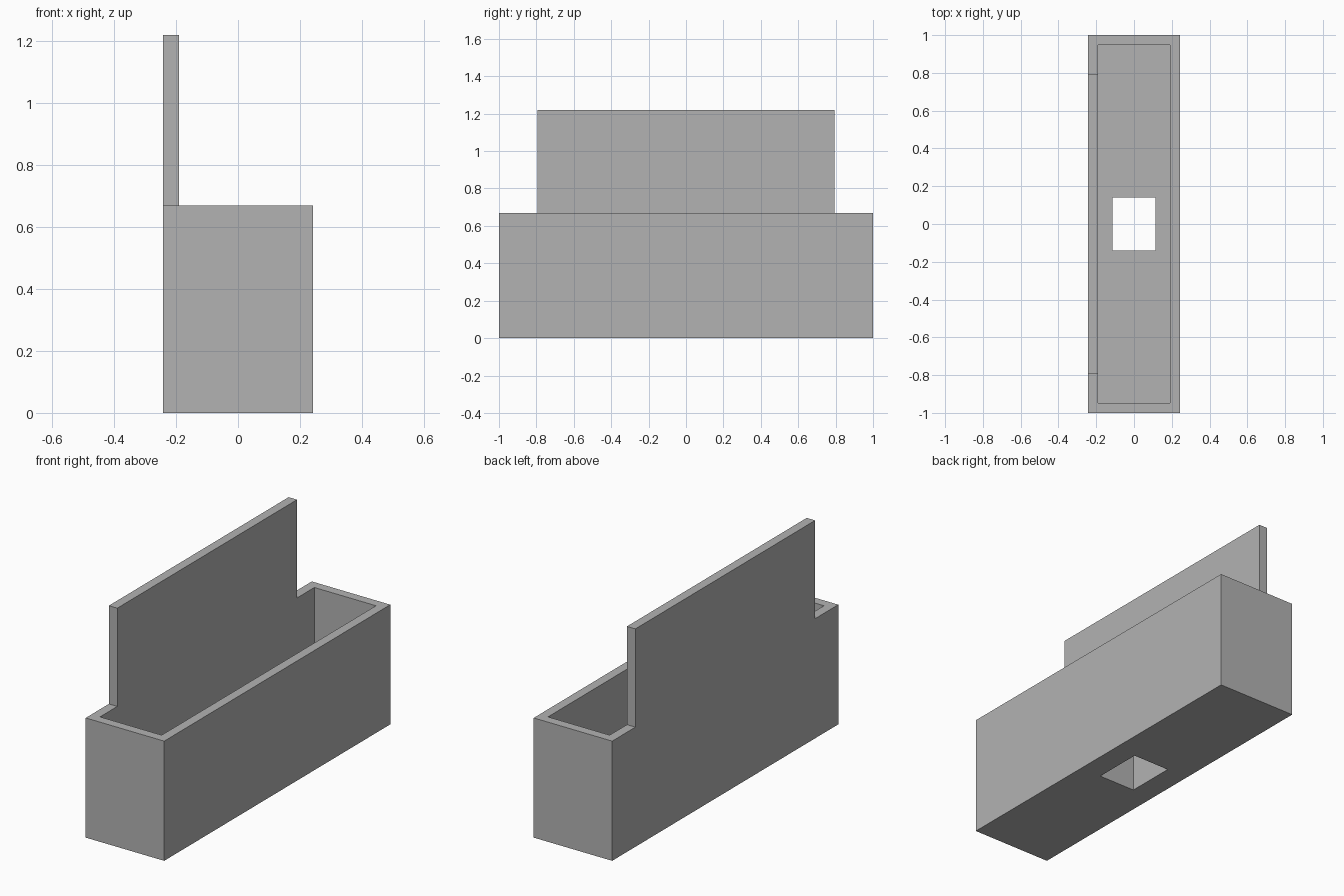
import bpy
import bmesh
from mathutils import Vector

if "Cube" in bpy.data.objects:
    bpy.data.objects.remove(bpy.data.objects["Cube"], do_unlink=True)

HALF_W, HALF_L, RIM_Z = 0.243, 1.0, 0.67
PANEL_HALF, PANEL_Z = 0.795, 1.22
WALL, FLOOR_Z = 0.052, 0.27
INNER = HALF_W - WALL

grey = bpy.data.materials.new("plain grey")
grey.use_nodes = True
colour = (0.45, 0.45, 0.45, 1)
grey.diffuse_color = colour
grey.node_tree.nodes["Principled BSDF"].inputs["Base Color"].default_value = colour


def extrude_outline(name, outline, x0, x1):
    """Solid made by sweeping a (y, z) outline from x0 to x1."""
    bm = bmesh.new()
    face = bm.faces.new([bm.verts.new((x0, y, z)) for y, z in outline])
    swept = bmesh.ops.extrude_face_region(bm, geom=[face])["geom"]
    verts = [v for v in swept if isinstance(v, bmesh.types.BMVert)]
    bmesh.ops.translate(bm, verts=verts, vec=Vector((x1 - x0, 0, 0)))
    bmesh.ops.recalc_face_normals(bm, faces=bm.faces)
    mesh = bpy.data.meshes.new(name)
    bm.to_mesh(mesh)
    bm.free()
    mesh.materials.append(grey)
    obj = bpy.data.objects.new(name, mesh)
    bpy.context.collection.objects.link(obj)
    return obj


def cut_box(target, name, half_x, half_y, z0, z1, x0=None):
    """Subtract a box from the target and discard the cutter."""
    outline = [(-half_y, z0), (half_y, z0), (half_y, z1), (-half_y, z1)]
    cutter = extrude_outline(name, outline, -half_x if x0 is None else x0, half_x)
    cutter.hide_render = True
    mod = target.modifiers.new(name, "BOOLEAN")
    mod.operation, mod.solver, mod.object = "DIFFERENCE", "EXACT", cutter
    bpy.context.view_layer.objects.active = target
    bpy.ops.object.modifier_apply(modifier=name)
    bpy.data.objects.remove(cutter, do_unlink=True)


# Trough with its raised back panel, from one stepped outline
half = [(HALF_L, 0), (HALF_L, RIM_Z), (PANEL_HALF, RIM_Z), (PANEL_HALF, PANEL_Z)]
outline = half + [(-y, z) for y, z in reversed(half)]
trough = extrude_outline("trough_with_back_panel", outline, -HALF_W, HALF_W)

# Clear the space in front of the panel, hollow the trough, open the floor
cut_box(trough, "space_above_rim", 0.5, 1.2, RIM_Z, 1.5, x0=-INNER)
cut_box(trough, "cavity", INNER, HALF_L - WALL, FLOOR_Z, 1.5)
cut_box(trough, "floor_hole", 0.113, 0.14, -0.1, 0.5)
